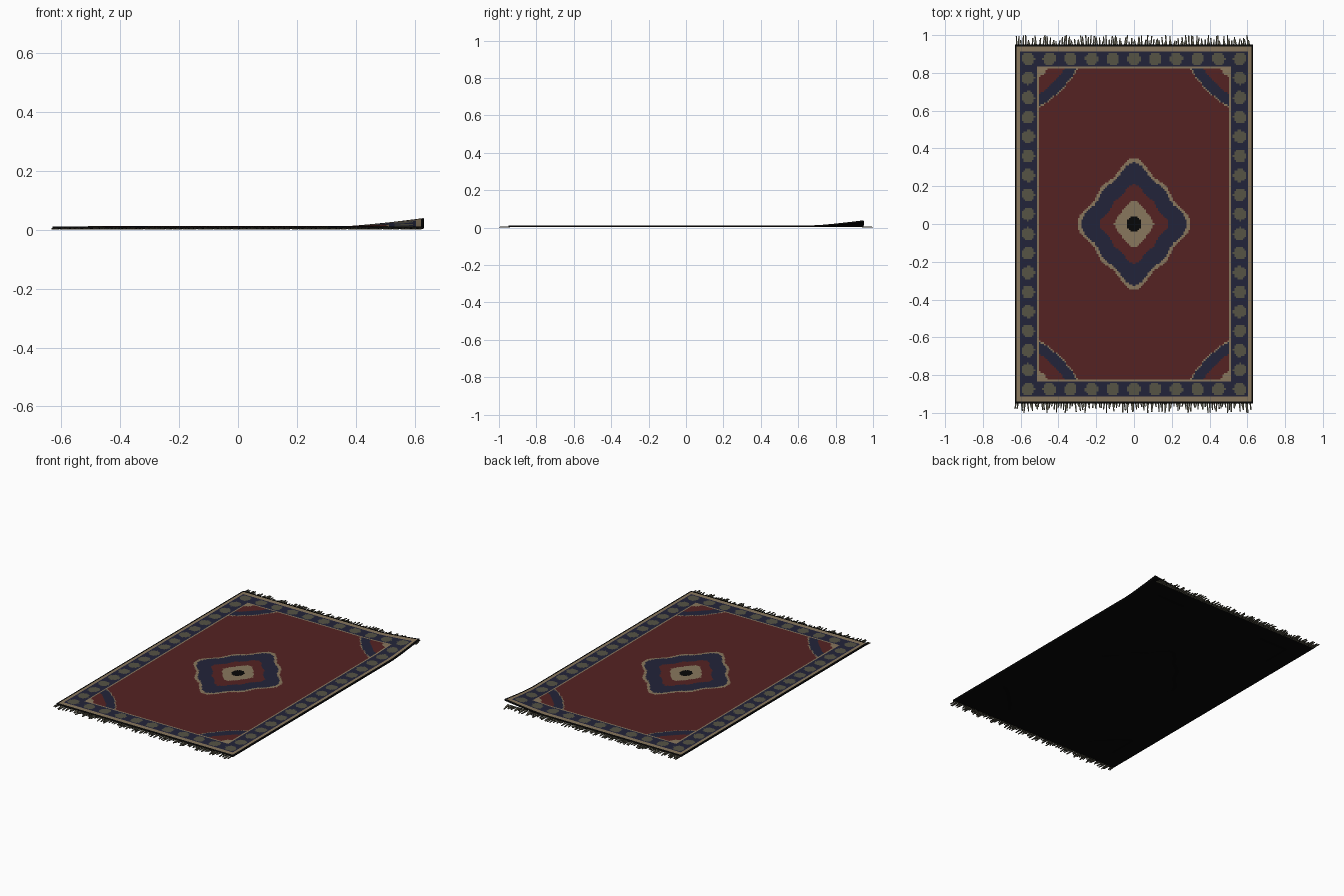
import bpy, bmesh, math, random

if "Cube" in bpy.data.objects:
    bpy.data.objects.remove(bpy.data.objects["Cube"])

random.seed(4)
HX, HY = 0.63, 0.95          # half size of the woven part
TOP, THICK = 0.011, 0.009    # pile height and rug thickness


def material(name, rgb):
    m = bpy.data.materials.new(name)
    m.diffuse_color = (*rgb, 1)
    m.use_nodes = True
    m.node_tree.nodes["Principled BSDF"].inputs["Base Color"].default_value = m.diffuse_color
    return m


RED, NAVY, TAN, SAGE, BLACK = range(5)
MATS = [material("deep red", (0.090, 0.0165, 0.0165)),
        material("navy", (0.0160, 0.0175, 0.041)),
        material("tan", (0.250, 0.185, 0.110)),
        material("grey green", (0.092, 0.087, 0.060)),
        material("black", (0.002, 0.002, 0.002))]


def medallion_distance(x, y):
    """1.0 on the outline of the lobed central medallion."""
    u, v = x / 0.295, y / 0.345
    t = math.atan2(v, u)
    return math.hypot(u, v) / (0.87 + 0.10 * math.cos(4 * t) + 0.045 * math.cos(8 * t))


def corner_distance(x, y):
    """Rounded-diamond distance from the nearest inner field corner."""
    dx, dy = max(0.505 - abs(x), 0), max(0.825 - abs(y), 0)
    return (dx ** 1.25 + dy ** 1.25) ** 0.8


def dot(x, y):
    """True inside one of the round border rosettes."""
    sx, sy = 1.12 / 10, 1.75 / 17
    if abs(y) > 0.832:
        cx, cy = round(x / sx) * sx, math.copysign(0.875, y)
    else:
        cx, cy = math.copysign(0.56, x), (math.floor(y / sy) + 0.5) * sy
    return math.hypot(x - cx, y - cy) < 0.034


def colour(x, y):
    ax, ay = abs(x), abs(y)
    # border bands, from the edge inwards
    if ax > 0.619 or ay > 0.943:
        return BLACK
    if ax > 0.602 or ay > 0.918:
        return TAN
    if ax > 0.517 or ay > 0.832:
        return SAGE if dot(x, y) else NAVY
    if ax > 0.508 or ay > 0.823:
        return TAN
    # corner ornaments
    c = corner_distance(x, y)
    if c < 0.05:
        return TAN
    if 0.135 < c < 0.20:
        return NAVY
    if 0.20 <= c < 0.207:
        return TAN
    # central medallion
    if abs(x) / 0.042 + abs(y) / 0.05 < 1.15 and ax < 0.037 and ay < 0.044:
        return BLACK
    if (ax / 0.105) ** 1.25 + (ay / 0.125) ** 1.25 < 1:
        return TAN
    d = medallion_distance(x, y)
    if d < 0.60:
        return RED
    if d < 0.93:
        return NAVY
    if d < 1.0:
        return TAN
    return RED


def height(x, y):
    """Flat rug with slightly raised ornaments and one curled corner."""
    z = TOP
    if medallion_distance(x, y) < 1 or (corner_distance(x, y) < 0.205
                                        and abs(x) < 0.508 and abs(y) < 0.823):
        z += 0.001
    a, b = max(0, (x - 0.35) / 0.28), max(0, (y - 0.67) / 0.28)
    return z + 0.028 * a ** 1.3 * b ** 1.3


def add_object(name, bm, mats):
    me = bpy.data.meshes.new(name)
    bm.to_mesh(me)
    bm.free()
    for m in mats:
        me.materials.append(m)
    ob = bpy.data.objects.new(name, me)
    bpy.context.collection.objects.link(ob)
    return ob


# woven rug: fine grid, coloured by the pattern rule, with a black backing
bm = bmesh.new()
bmesh.ops.create_grid(bm, x_segments=140, y_segments=211, size=1)
for v in bm.verts:
    v.co.x *= HX
    v.co.y *= HY
    v.co.z = height(v.co.x, v.co.y)
for f in bm.faces:
    c = f.calc_center_median()
    f.material_index = colour(c.x, c.y)
    f.smooth = True
rug = add_object("woven_rug", bm, MATS)
sol = rug.modifiers.new("backing", 'SOLIDIFY')
sol.thickness = THICK
sol.offset = -1
sol.material_offset = sol.material_offset_rim = BLACK

# fringe: thin tapered strands lying on the floor along both short ends
for name, side in (("front_fringe", -1), ("back_fringe", 1)):
    bm = bmesh.new()
    n = 105
    for i in range(n):
        x = -0.622 + 1.236 * i / (n - 1) + random.uniform(-0.003, 0.003)
        tip = x + random.uniform(-0.008, 0.008)
        y0 = side * 0.94
        y1 = side * (1.0 if i % 9 == 4 else random.uniform(0.966, 0.998))
        ring = []
        for cx, cy, w, h in ((x, y0, 0.0042, 0.007), (tip, y1, 0.003, 0.004)):
            ring.append([bm.verts.new((cx + sx * w, cy, z))
                         for sx, z in ((-1, 0), (1, 0), (1, h), (-1, h))])
        a, b = ring
        for k in range(4):
            j = (k + 1) % 4
            bm.faces.new((a[k], a[j], b[j], b[k]))
        bm.faces.new(a)
        bm.faces.new(b)
    bmesh.ops.recalc_face_normals(bm, faces=bm.faces)
    add_object(name, bm, [MATS[SAGE]])
